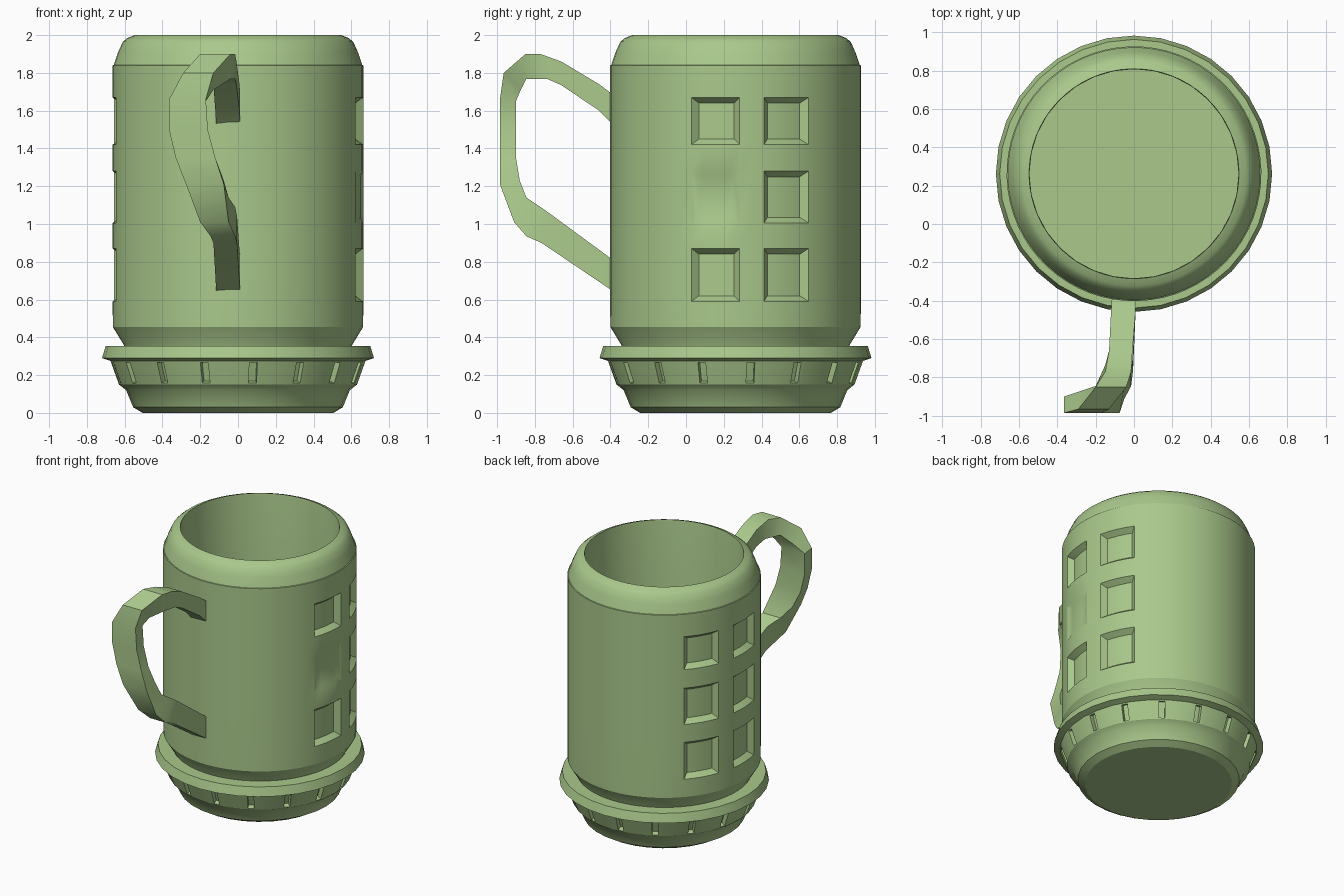
import bpy, bmesh, math
from mathutils import Matrix, Vector

if "Cube" in bpy.data.objects:
    bpy.data.objects.remove(bpy.data.objects["Cube"])

CY = 0.262  # mug axis in y

green = bpy.data.materials.new("green")
green.diffuse_color = (0.40, 0.58, 0.26, 1)
green.use_nodes = True
green.node_tree.nodes["Principled BSDF"].inputs["Base Color"].default_value = green.diffuse_color


def finish(name, bm, angle=30):
    bmesh.ops.recalc_face_normals(bm, faces=bm.faces)
    me = bpy.data.meshes.new(name)
    bm.to_mesh(me)
    bm.free()
    ob = bpy.data.objects.new(name, me)
    bpy.context.collection.objects.link(ob)
    me.materials.append(green)
    smooth(ob, angle)
    return ob


def smooth(ob, angle):
    bpy.ops.object.select_all(action='DESELECT')
    bpy.context.view_layer.objects.active = ob
    ob.select_set(True)
    bpy.ops.object.shade_smooth_by_angle(angle=math.radians(angle))


def lathe(profile, sides, start=0.0):
    """Rings of a (radius, z) profile; returns bmesh and face grid [row][side]."""
    bm = bmesh.new()
    rings = []
    for r, z in profile:
        ring = []
        for i in range(sides):
            a = math.radians(start) + 2 * math.pi * i / sides
            ring.append(bm.verts.new((r * math.cos(a), CY + r * math.sin(a), z)))
        rings.append(ring)
    grid = []
    for lo, hi in zip(rings, rings[1:]):
        grid.append([bm.faces.new((lo[i], lo[(i + 1) % sides],
                                   hi[(i + 1) % sides], hi[i]))
                     for i in range(sides)])
    return bm, rings, grid


# Mug body: outer wall, rounded lip and inner wall
SIDES = 64
body_profile = [(0.60, 0.34), (0.605, 0.36), (0.663, 0.455), (0.664, 0.59),
                (0.664, 0.87), (0.664, 1.005), (0.664, 1.28), (0.664, 1.42),
                (0.664, 1.67), (0.664, 1.84), (0.658, 1.842), (0.635, 1.91),
                (0.61, 1.965), (0.585, 1.985), (0.547, 2.0), (0.545, 1.99),
                (0.545, 0.34)]
bm, rings, grid = lathe(body_profile, SIDES, 1.9)
bmesh.ops.recalc_face_normals(bm, faces=bm.faces)
if grid[4][0].normal.x < 0:
    bmesh.ops.reverse_faces(bm, faces=bm.faces)

# Recessed square windows: two columns of three on each flank
for first in (-4, 2, 24, 30):
    for row in (3, 5, 7):
        faces = [grid[row][(first + k) % SIDES] for k in range(4)]
        depth = -0.014 if (first, row) == (-4, 5) else -0.04
        bmesh.ops.inset_region(bm, faces=faces, thickness=0.03, depth=depth,
                               use_even_offset=True)
finish("mug_body", bm)

# Base: flared foot with rim and inside floor
base_profile = [(0.505, 0.0), (0.555, 0.03), (0.592, 0.12), (0.63, 0.15),
                (0.675, 0.275), (0.72, 0.29), (0.70, 0.355), (0.545, 0.355),
                (0.545, 0.12)]
bm, rings, grid = lathe(base_profile, 32)
bm.faces.new(rings[0])
bm.faces.new(rings[-1])
base = finish("mug_base", bm)

# Narrow slots around the flared band
bm = bmesh.new()
for k in range(16):
    m = (Matrix.Translation((0, CY, 0))
         @ Matrix.Rotation(math.radians(-83 + 22.5 * k), 4, 'Z')
         @ Matrix.Translation((0.652, 0, 0.211))
         @ Matrix.Rotation(math.radians(20), 4, 'Y')
         @ Matrix.Diagonal((0.075, 0.042, 0.115, 1)))
    bmesh.ops.create_cube(bm, size=1, matrix=m)
cutter = finish("slot_cutter", bm)
cutter.hide_render = True
mod = base.modifiers.new("slots", 'BOOLEAN')
mod.operation = 'DIFFERENCE'
mod.solver = 'EXACT'
mod.object = cutter
bpy.context.view_layer.objects.active = base
bpy.ops.object.select_all(action='DESELECT')
base.select_set(True)
bpy.ops.object.modifier_apply(modifier=mod.name)
bpy.data.objects.remove(cutter)
smooth(base, 30)

# Twisted handle: outer y, outer z, inner y, inner z, left x, right x
stations = [
    (-0.38, 1.68, -0.38, 1.52, -0.115, 0.012),
    (-0.46, 1.74, -0.46, 1.60, -0.12, 0.008),
    (-0.66, 1.86, -0.66, 1.735, -0.13, -0.008),
    (-0.77, 1.90, -0.735, 1.768, -0.15, -0.015),
    (-0.85, 1.90, -0.845, 1.768, -0.20, -0.04),
    (-0.965, 1.80, -0.875, 1.71, -0.29, -0.13),
    (-0.985, 1.66, -0.90, 1.65, -0.365, -0.17),
    (-0.985, 1.50, -0.90, 1.50, -0.365, -0.16),
    (-0.985, 1.35, -0.90, 1.35, -0.33, -0.12),
    (-0.985, 1.21, -0.88, 1.23, -0.275, -0.075),
    (-0.91, 1.01, -0.845, 1.14, -0.20, -0.05),
    (-0.845, 0.935, -0.77, 1.09, -0.145, -0.015),
    (-0.765, 0.90, -0.70, 1.04, -0.13, -0.005),
    (-0.38, 0.64, -0.38, 0.805, -0.115, 0.012)]
bm = bmesh.new()
loops = [[bm.verts.new(p) for p in ((l, oy, oz), (r, oy, oz), (r, iy, iz), (l, iy, iz))]
         for oy, oz, iy, iz, l, r in stations]
for a, b in zip(loops, loops[1:]):
    for i in range(4):
        j = (i + 1) % 4
        bm.faces.new((a[i], a[j], b[j], b[i]))
bm.faces.new(loops[0])
bm.faces.new(loops[-1])
finish("handle", bm)
